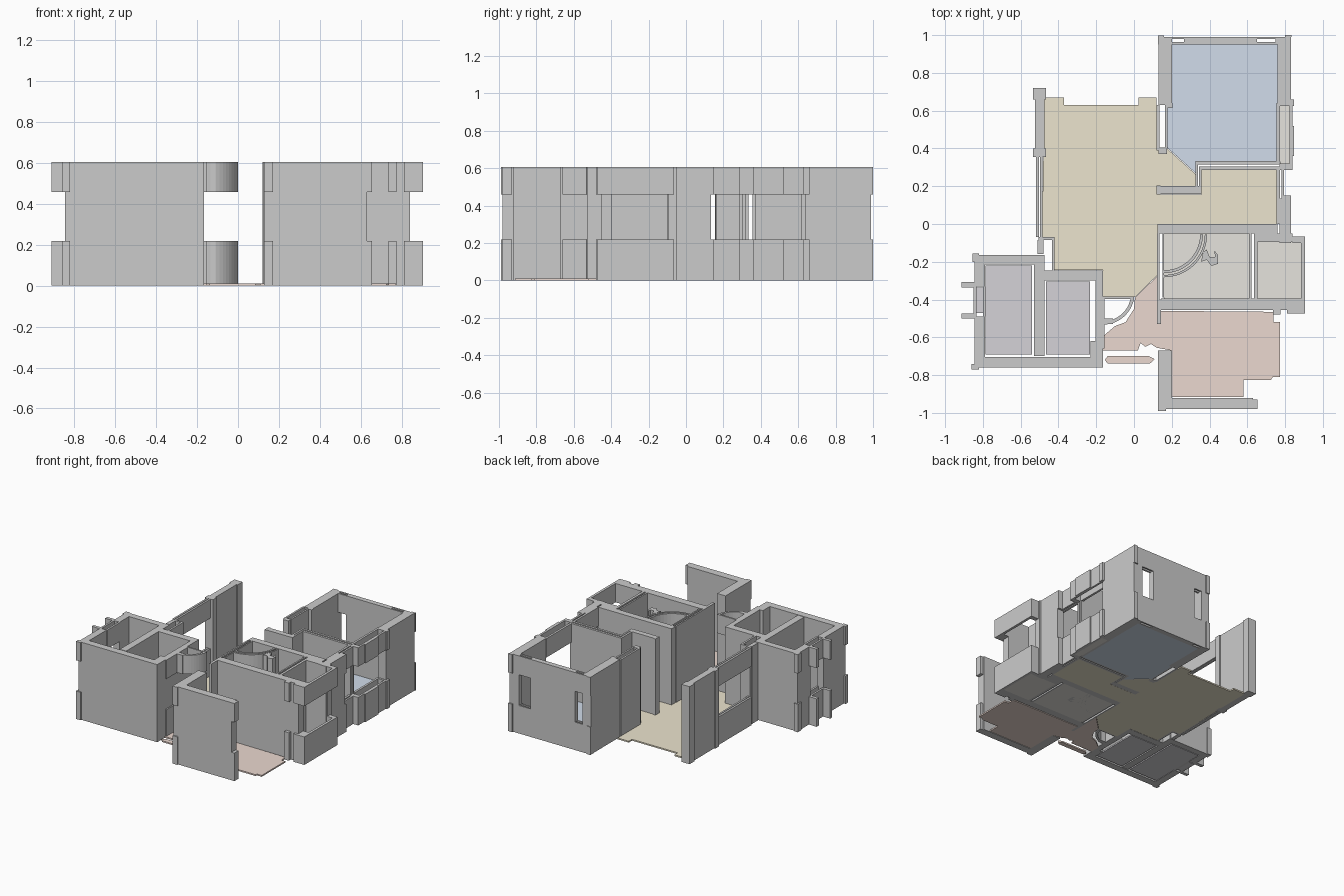
import bpy, bmesh
from math import cos, sin, radians

H = 0.605               # wall height
SILL, HEAD = 0.218, 0.458   # window opening
FULL = [(0, H)]
BAND = [(0, SILL), (HEAD, H)]


def prism(bm, pts, z0, z1):
    lo = [bm.verts.new((x, y, z0)) for x, y in pts]
    hi = [bm.verts.new((x, y, z1)) for x, y in pts]
    n = len(pts)
    bm.faces.new(lo[::-1])
    bm.faces.new(hi)
    for i in range(n):
        j = (i + 1) % n
        bm.faces.new((lo[i], lo[j], hi[j], hi[i]))


def finish(bm, name, color=None):
    bmesh.ops.recalc_face_normals(bm, faces=bm.faces)
    me = bpy.data.meshes.new(name)
    bm.to_mesh(me)
    bm.free()
    ob = bpy.data.objects.new(name, me)
    bpy.context.collection.objects.link(ob)
    if color:
        mat = bpy.data.materials.get(str(color)) or bpy.data.materials.new(str(color))
        mat.diffuse_color = (*color, 1)
        me.materials.append(mat)


def rect(x0, x1, y0, y1):
    return [(x0, y0), (x1, y0), (x1, y1), (x0, y1)]


def arc(cx, cy, r0, r1, a0, a1, n=12):
    angs = [radians(a0 + (a1 - a0) * i / n) for i in range(n + 1)]
    return ([(cx + r1 * cos(a), cy + r1 * sin(a)) for a in angs]
            + [(cx + r0 * cos(a), cy + r0 * sin(a)) for a in reversed(angs)])


def walls(name, solid=(), window=(), shapes=(), shape_spans=FULL):
    """Solid boxes (x0,x1,y0,y1), window boxes (sill and head only), free outlines."""
    bm = bmesh.new()
    for outlines, spans in (([rect(*b) for b in solid], FULL),
                            ([rect(*b) for b in window], BAND),
                            (shapes, shape_spans)):
        for pts in outlines:
            for z0, z1 in spans:
                prism(bm, pts, z0, z1)
    finish(bm, name)


def floor(name, color, *outlines):
    bm = bmesh.new()
    for pts in outlines:
        prism(bm, pts, 0, 0.011)
    finish(bm, name, color)


# bedroom: back wall with two slotted windows, side walls, inner partition
back = []
for a, b, in ((0.20, 0.265), (0.65, 0.75)):
    back += [(a, b, 0.95, 0.963), (a, b, 0.979, 0.99)]
walls("bedroom_back_wall",
      [(0.128, 0.20, 0.95, 0.99), (0.265, 0.65, 0.95, 0.99), (0.75, 0.80, 0.95, 0.99)],
      back + [(0.80, 0.835, 0.99, 1.0), (0.128, 0.16, 0.99, 0.997)])
walls("bedroom_left_wall",
      [(0.13, 0.20, 0.63, 0.95), (0.12, 0.135, 0.39, 0.63), (0.165, 0.178, 0.40, 0.63),
       (0.13, 0.175, 0.37, 0.405), (0.17, 0.205, 0.615, 0.64)])
walls("bedroom_right_wall",
      [(0.76, 0.83, 0.64, 0.99)],
      [(0.755, 0.772, 0.33, 0.64), (0.822, 0.838, 0.31, 0.63), (0.77, 0.838, 0.285, 0.32),
       (0.77, 0.848, 0.625, 0.66), (0.83, 0.848, 0.36, 0.52)])
walls("bedroom_partition",
      [(0.325, 0.77, 0.315, 0.333), (0.355, 0.77, 0.287, 0.305), (0.325, 0.34, 0.195, 0.315),
       (0.345, 0.358, 0.16, 0.305), (0.125, 0.345, 0.158, 0.20), (0.12, 0.14, 0.155, 0.205)])

# living room: left wall with the wide window
walls("living_left_wall",
      [(-0.535, -0.465, 0.355, 0.40), (-0.525, -0.475, 0.40, 0.69),
       (-0.535, -0.465, 0.66, 0.72), (-0.505, -0.42, -0.085, -0.07),
       (-0.51, -0.48, -0.16, -0.085), (-0.435, -0.42, -0.25, -0.085)],
      [(-0.518, -0.503, -0.07, 0.355), (-0.498, -0.484, -0.07, 0.355)])

# corridor end
walls("corridor_end_wall",
      [(0.77, 0.83, -0.10, 0.134), (0.79, 0.83, 0.10, 0.134)],
      [(0.755, 0.772, 0.0, 0.287), (0.78, 0.795, 0.134, 0.287), (0.795, 0.83, 0.134, 0.15)])

# bathroom and its side closet
walls("bathroom_walls",
      [(0.125, 0.76, -0.05, 0.0), (0.122, 0.134, -0.53, -0.05), (0.15, 0.16, -0.39, -0.05),
       (0.134, 0.143, -0.53, -0.40), (0.143, 0.84, -0.455, -0.395),
       (0.61, 0.622, -0.395, -0.05), (0.635, 0.655, -0.395, -0.05),
       (0.655, 0.84, -0.095, -0.05)],
      [(0.81, 0.905, -0.475, -0.43), (0.84, 0.905, -0.43, -0.395), (0.885, 0.905, -0.395, -0.09),
       (0.84, 0.905, -0.10, -0.065), (0.735, 0.775, -0.48, -0.45)])
walls("shower_screen", shapes=[arc(0.16, -0.055, 0.19, 0.205, -90, 0),
                               arc(0.16, -0.055, 0.215, 0.227, -90, 0)])
walls("toilet", shapes=[[(0.355, -0.20), (0.365, -0.15), (0.385, -0.135), (0.40, -0.175),
                         (0.43, -0.175), (0.425, -0.14), (0.445, -0.165), (0.445, -0.21),
                         (0.41, -0.222), (0.385, -0.19)]])

# kitchen corner walls
walls("kitchen_walls",
      [(0.128, 0.20, -0.92, -0.67), (0.128, 0.63, -0.98, -0.92)],
      [(0.63, 0.655, -0.98, -0.93), (0.128, 0.17, -0.99, -0.975)])

# two left rooms
walls("left_room_walls",
      [(-0.845, -0.79, -0.76, -0.49), (-0.845, -0.79, -0.33, -0.165), (-0.845, -0.475, -0.215, -0.165),
       (-0.53, -0.475, -0.70, -0.215), (-0.845, -0.165, -0.76, -0.705),
       (-0.475, -0.165, -0.30, -0.245), (-0.203, -0.165, -0.705, -0.30),
       (-0.23, -0.203, -0.705, -0.62)],
      [(-0.80, -0.785, -0.49, -0.33), (-0.85, -0.835, -0.49, -0.33),
       (-0.912, -0.845, -0.335, -0.308), (-0.912, -0.845, -0.50, -0.475),
       (-0.86, -0.82, -0.77, -0.74), (-0.855, -0.82, -0.20, -0.157),
       (-0.18, -0.155, -0.66, -0.57)])

# open door leaf and its swing arc
walls("door_swing",
      window=[(-0.165, 0.0, -0.398, -0.385), (-0.18, -0.11, -0.53, -0.50),
              (-0.18, -0.155, -0.57, -0.385)],
      shapes=[arc(-0.165, -0.365, 0.15, 0.168, -90, -11)], shape_spans=BAND)

# floors
floor("bedroom_floor", (0.64, 0.72, 0.83),
      [(0.20, 0.95), (0.76, 0.95), (0.76, 0.33), (0.325, 0.33), (0.325, 0.27),
       (0.175, 0.405), (0.175, 0.63), (0.20, 0.63)])
floor("living_floor", (0.84, 0.78, 0.62),
      [(-0.475, 0.67), (-0.37, 0.67), (-0.37, 0.63), (0.025, 0.63), (0.025, 0.67), (0.12, 0.67),
       (0.12, 0.40), (0.175, 0.40), (0.325, 0.265), (0.325, 0.20), (0.12, 0.20), (0.12, 0.157),
       (0.357, 0.157), (0.357, 0.287), (0.757, 0.287), (0.757, 0.0), (0.125, 0.0),
       (0.125, -0.27), (0.005, -0.387), (-0.165, -0.387), (-0.165, -0.243), (-0.42, -0.243),
       (-0.42, -0.07), (-0.487, -0.07)])
floor("kitchen_floor", (0.83, 0.69, 0.63),
      [(0.123, -0.275), (0.123, -0.53), (0.143, -0.53), (0.143, -0.46), (0.738, -0.465),
       (0.738, -0.52), (0.772, -0.52), (0.772, -0.81), (0.735, -0.81), (0.725, -0.825),
       (0.58, -0.825), (0.58, -0.915), (0.20, -0.915), (0.20, -0.67), (0.12, -0.655),
       (0.09, -0.635), (0.06, -0.65), (0.035, -0.63), (0.02, -0.67), (-0.165, -0.67),
       (-0.165, -0.595), (-0.10, -0.54), (-0.045, -0.52), (0.0, -0.45), (0.005, -0.39)],
      [(-0.155, -0.72), (-0.14, -0.70), (0.08, -0.70), (0.11, -0.715),
       (0.085, -0.738), (-0.14, -0.738)])
floor("bathroom_floor", (0.79, 0.77, 0.73), rect(0.16, 0.612, -0.395, -0.05),
      rect(0.655, 0.885, -0.395, -0.095), rect(0.772, 0.822, 0.32, 0.625))
floor("left_room_floors", (0.66, 0.65, 0.68), rect(-0.787, -0.54, -0.69, -0.22),
      rect(-0.465, -0.233, -0.69, -0.305), rect(-0.835, -0.80, -0.47, -0.335))
